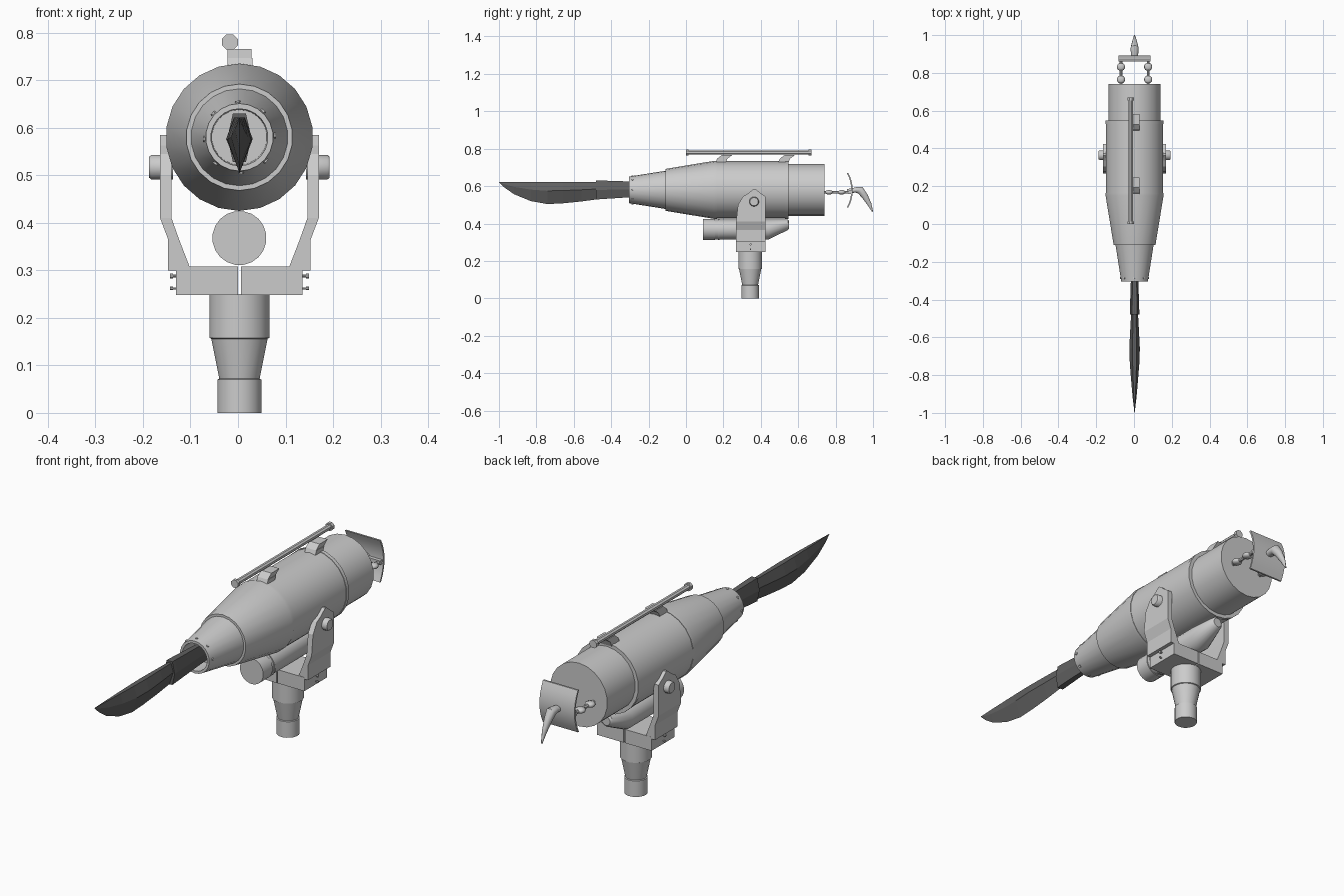
import bpy, bmesh, math
from mathutils import Vector

if "Cube" in bpy.data.objects:
    bpy.data.objects.remove(bpy.data.objects["Cube"])

CX = 0.003   # model axis
CZ = 0.58    # barrel axis height

dark = bpy.data.materials.new("dark_metal")
dark.diffuse_color = (0.12, 0.12, 0.12, 1)
dark.use_nodes = True
dark.node_tree.nodes["Principled BSDF"].inputs["Base Color"].default_value = dark.diffuse_color


def loft(name, rings, smooth=None, mat=None):
    """Skin a list of equal-length point rings and cap both ends."""
    bm = bmesh.new()
    rows = [[bm.verts.new(p) for p in r] for r in rings]
    n = len(rows[0])
    for a, b in zip(rows, rows[1:]):
        for i in range(n):
            j = (i + 1) % n
            bm.faces.new((a[i], a[j], b[j], b[i]))
    bm.faces.new(rows[0])
    bm.faces.new(rows[-1])
    bmesh.ops.remove_doubles(bm, verts=bm.verts, dist=1e-5)
    bmesh.ops.recalc_face_normals(bm, faces=bm.faces)
    me = bpy.data.meshes.new(name)
    bm.to_mesh(me)
    bm.free()
    if smooth:
        me.polygons.foreach_set("use_smooth", [True] * len(me.polygons))
        me.set_sharp_from_angle(angle=math.radians(smooth))
    if mat:
        me.materials.append(mat)
    ob = bpy.data.objects.new(name, me)
    bpy.context.collection.objects.link(ob)
    return ob


def tube(name, pts, n=12, up=None, **kw):
    """Round sections (centre, radius) all facing the direction first->last."""
    d = (Vector(pts[-1][0]) - Vector(pts[0][0])).normalized() if up is None else Vector(up)
    q = d.to_track_quat('Z', 'Y')
    rings = []
    for c, r in pts:
        rings.append([Vector(c) + q @ Vector((r * math.cos(a), r * math.sin(a), 0))
                      for a in (2 * math.pi * (i + .5) / n for i in range(n))])
    return loft(name, rings, kw.get("smooth", 40), kw.get("mat"))


def box(name, x0, x1, y0, y1, z0, z1, shear=0):
    q = lambda z, s: [(x0, y0 + s, z), (x1, y0 + s, z), (x1, y1 + s, z), (x0, y1 + s, z)]
    return loft(name, [q(z0, 0), q(z1, shear)])


# Main barrel with stepped cones and hollow muzzle
barrel = [(-.22, .058), (-.305, .060), (-.305, .071), (-.11, .102), (-.11, .112),
          (.15, .155), (.165, .155), (.165, .153), (.53, .153), (.53, .155), (.547, .155),
          (.547, .139), (.74, .139)]
tube("barrel", [((CX, y, CZ), r) for y, r in barrel], 22, (0, 1, 0), smooth=30)

# Small bolts round the muzzle
for i in range(8):
    a = math.pi * i / 4 + .05
    d = Vector((math.cos(a), 0, math.sin(a)))
    p = Vector((CX, -.285, CZ))
    tube("muzzle_bolt", [(p + d * .068, .006), (p + d * .077, .006)], 6)

# Blade socket: hexagonal bar
def hexa(y, w, top, bot):
    m = (top + bot) / 2
    return [(CX + s * w * k, y, z) for s, k, z in
            ((1, .55, top), (1, 1, m), (1, .55, bot), (-1, .55, bot), (-1, 1, m), (-1, .55, top))]
loft("blade_socket", [hexa(-.22, .018, .62, .545), hexa(-.305, .020, .625, .540),
                      hexa(-.46, .025, .630, .530), hexa(-.48, .025, .630, .528)], mat=dark)

# Curved blade: flat spine, sharp lower edge
blade = [(-.47, .018, .53), (-.56, .023, .518), (-.66, .028, .508), (-.74, .025, .504),
         (-.83, .018, .520), (-.92, .010, .557), (-.97, .004, .592), (-1, .0008, .620)]
rings = []
for y, w, zb in blade:
    zm = .622 - (.622 - zb) * .4
    rings.append([(CX + w * .4, y, .622), (CX + w, y, zm), (CX, y, zb),
                  (CX - w, y, zm), (CX - w * .4, y, .622)])
loft("blade", rings, mat=dark)

# Sighting rod on two slanted brackets
rod = [(0, .018), (.014, .018), (.014, .012), (.655, .012), (.655, .018), (.67, .018)]
tube("sight_rod", [((-.017, y, .78), r) for y, r in rod], 8, (0, 1, 0))
for y in (.155, .49):
    box("sight_bracket_base", -.022, .030, y, y + .055, .72, .747, .012)
    box("sight_bracket_top", -.022, .028, y + .012, y + .067, .747, .766, .025)

# Lower canister with collars and a rising tail
can = [(.09, .368, .057), (.155, .368, .057), (.155, .368, .053), (.17, .368, .053),
       (.17, .368, .057), (.18, .368, .057), (.18, .368, .054),
       (.44, .368, .054), (.545, .393, .028), (.552, .393, .02)]
tube("lower_canister", [((CX, y, z), r) for y, z, r in can], 20, (0, 1, 0), smooth=35)

# Pedestal post
post = [(0, .047), (.07, .047), (.072, .043), (.156, .060), (.158, .064), (.25, .064)]
tube("post", [((CX, .343, z), r) for z, r in post], 20, (0, 0, 1), smooth=30)

# Yoke: mirrored foot, cranked arm, pivot and clamp bolts
arm = [(.300, .105, .150, .268, .424), (.308, .105, .150, .268, .424),
       (.365, .127, .150, .268, .424), (.41, .143, .167, .268, .424),
       (.50, .143, .167, .278, .424), (.545, .143, .167, .305, .424),
       (.563, .143, .167, .335, .398), (.585, .143, .167, .362, .372)]
for s in (-1, 1):
    x0, x1 = sorted((CX + s * .003, CX + s * .133))
    box("yoke_foot", x0, x1, .266, .425, .248, .308)
    loft("yoke_arm", [[(CX + s * a, y0, z), (CX + s * b, y0, z), (CX + s * b, y1, z),
                       (CX + s * a, y1, z)] for z, a, b, y0, y1 in arm])
    tube("pivot", [((CX + s * x, .364, .517), r) for x, r in
                   ((.14, .026), (.185, .026), (.19, .022))], 14)
    for z, r in ((.288, .006), (.262, .004)):
        tube("clamp_bolt", [((CX + s * x, .345, z), k) for x, k in
                            ((.13, r * .6), (.140, r * .6), (.140, r), (.146, r))], 8)
    # Rear grip rods with flattened beads
    x = CX + s * .072
    tube("grip_rod", [((x, .73, .567), .008), ((x, .872, .567), .008)], 8)
    for y in (.765, .832):
        bead = [(-.011, .009), (-.007, .019), (0, .022), (.007, .019), (.011, .009)]
        tube("grip_bead", [((x, y, .567 + h), r) for h, r in bead], 12, (0, 0, 1), smooth=60)

# Curved rear plate, cross bar and hooked lever
rings = []
for i in range(9):
    t = i / 4 - 1
    z, y = .578 + t * .092, .888 - .024 * t * t
    rings.append([(CX + x, y + d, z) for x, d in
                  ((-.085, -.004), (.085, -.004), (.085, .004), (-.085, .004))])
loft("rear_plate", rings, 40)
box("cross_bar", CX - .08, CX + .08, .868, .886, .558, .576)
lever = [(.86, .572, .016, .012), (.91, .580, .020, .016), (.932, .578, .021, .022),
         (.955, .548, .016, .018), (.98, .505, .009, .012), (.998, .463, .003, .003)]
rings = []
for i, (y, z, w, h) in enumerate(lever):
    tilt = (0, .25, .6, 1.0, 1.1, 1.1)[i]
    rings.append([(CX + w * math.cos(a), y + h * math.sin(a) * math.sin(tilt),
                   z + h * math.sin(a) * math.cos(tilt))
                  for a in (math.pi * k / 5 for k in range(10))])
loft("lever", rings, 45)
